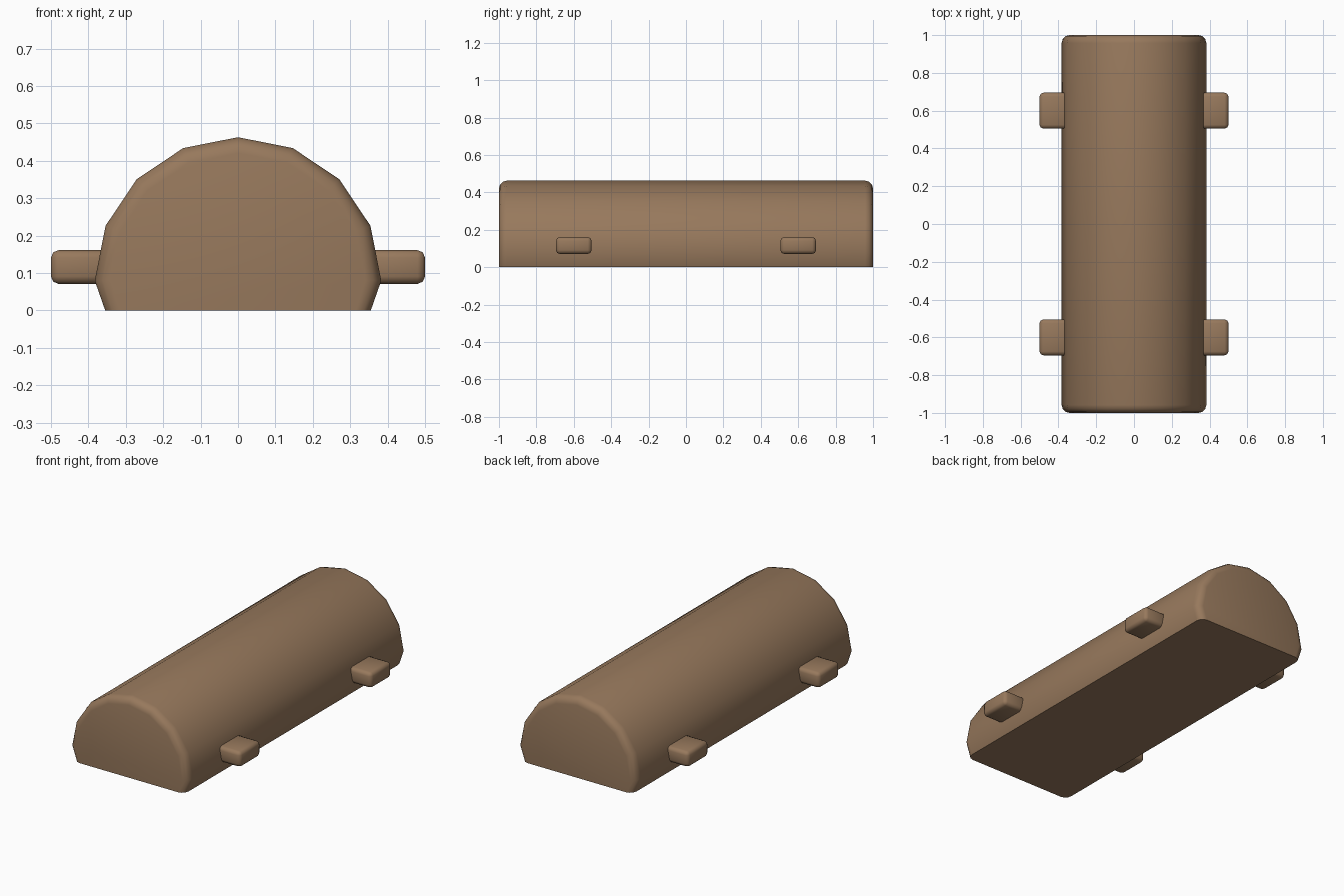
import bpy, bmesh, math

if "Cube" in bpy.data.objects:
    bpy.data.objects.remove(bpy.data.objects["Cube"])

brown = bpy.data.materials.new("warm brown")
brown.diffuse_color = (0.31, 0.19, 0.108, 1)
brown.use_nodes = True
brown.node_tree.nodes["Principled BSDF"].inputs["Base Color"].default_value = brown.diffuse_color


def finish(name, bm, angle):
    bmesh.ops.recalc_face_normals(bm, faces=bm.faces)
    mesh = bpy.data.meshes.new(name)
    bm.to_mesh(mesh)
    bm.free()
    mesh.materials.append(brown)
    ob = bpy.data.objects.new(name, mesh)
    bpy.context.collection.objects.link(ob)
    bpy.ops.object.select_all(action='DESELECT')
    ob.select_set(True)
    bpy.context.view_layer.objects.active = ob
    bpy.ops.object.shade_smooth_by_angle(angle=math.radians(angle))
    return ob


# Half-round body: a 16-sided arc on a flat base, with rounded rims at both ends
R, CZ, RIM = 0.383, 0.08, 0.042
arc = [(R * math.cos(math.pi * i / 8), R * math.sin(math.pi * i / 8)) for i in range(9)]
profile = [(0.355, -CZ)] + arc + [(-0.355, -CZ)]

steps = [math.radians(a) for a in (0, 30, 60, 90)]
front = [(-1 + RIM * (1 - math.sin(a)), RIM * (1 - math.cos(a))) for a in reversed(steps)]
stations = front + [(-y, inset) for y, inset in reversed(front)]

bm = bmesh.new()
rings = []
for y, inset in stations:
    s = 1 - inset / R
    rings.append([bm.verts.new((x * s, y, z * s + CZ if z > -CZ else 0)) for x, z in profile])
n = len(profile)
for a, b in zip(rings, rings[1:]):
    for i in range(n - 1):
        bm.faces.new((a[i], a[i + 1], b[i + 1], b[i]))
bm.faces.new(rings[0])
bm.faces.new(rings[-1])
# One flat underside
bm.faces.new([r[0] for r in rings] + [r[-1] for r in reversed(rings)])
finish("half_round_body", bm, 40)

# Four rounded side pegs
for side, sx in (("right", 1), ("left", -1)):
    for end, sy in (("front", -1), ("back", 1)):
        bm = bmesh.new()
        bmesh.ops.create_cube(bm, size=1)
        for v in bm.verts:
            v.co = (sx * 0.42 + v.co.x * 0.16, sy * 0.6 + v.co.y * 0.19, 0.116 + v.co.z * 0.09)
        bmesh.ops.bevel(bm, geom=bm.edges[:], offset=0.02, segments=2,
                        profile=0.5, affect='EDGES')
        finish(f"{end}_{side}_peg", bm, 50)
